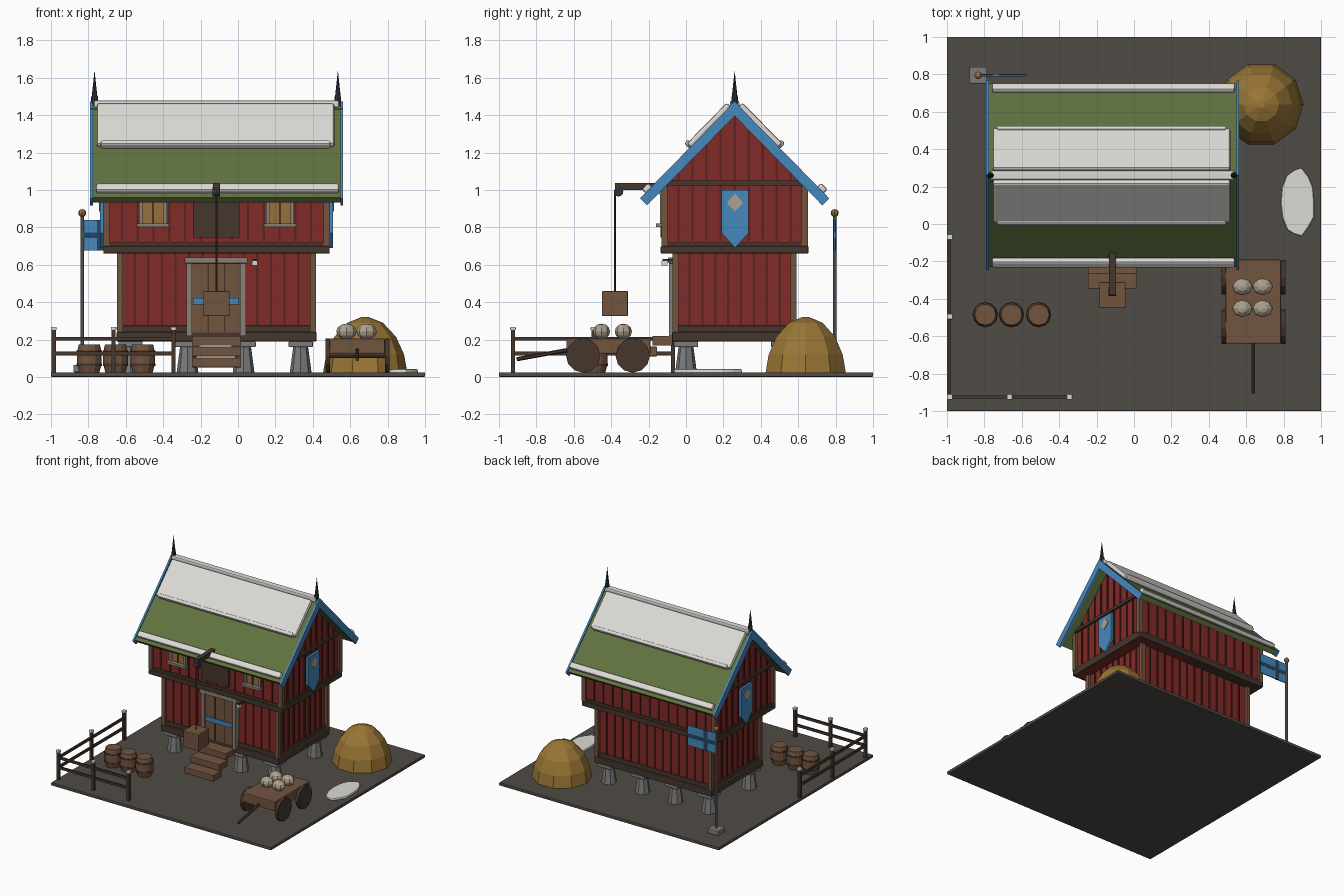
import bpy, bmesh, math, random
from mathutils import Vector

if "Cube" in bpy.data.objects:
    bpy.data.objects.remove(bpy.data.objects["Cube"])
random.seed(3)

COL = dict(red=(.22, .024, .02), dark=(.06, .037, .026), wood=(.17, .09, .05), green=(.12, .17, .05),
           snow=(.72, .71, .68), blue=(.06, .25, .52), stone=(.2, .2, .2), earth=(.08, .07, .06),
           hay=(.32, .18, .035), iron=(.025, .035, .045), batten=(.1, .018, .014), sack=(.42, .36, .27),
           grey=(.25, .22, .18), navy=(.02, .06, .12), amber=(.3, .16, .05))
MAT = {}
for k, c in COL.items():
    MAT[k] = bpy.data.materials.new(k)
    MAT[k].diffuse_color = (*c, 1)


def from_bm(name, bm, mat, bevel=0):
    bmesh.ops.recalc_face_normals(bm, faces=bm.faces)
    me = bpy.data.meshes.new(name)
    bm.to_mesh(me)
    bm.free()
    o = bpy.data.objects.new(name, me)
    bpy.context.collection.objects.link(o)
    me.materials.append(MAT[mat])
    if bevel:
        m = o.modifiers.new("bevel", 'BEVEL')
        m.width, m.segments = bevel, 2
    return o


def prism(name, pts, a0, a1, mat, axis='x', bevel=0):
    """Extrude a polygon along an axis: (y,z) along x, (x,z) along y, (x,y) along z."""
    put = {'x': lambda p, a: (a, *p), 'y': lambda p, a: (p[0], a, p[1]), 'z': lambda p, a: (*p, a)}[axis]
    bm = bmesh.new()
    A, B = [[bm.verts.new(put(p, a)) for p in pts] for a in (a0, a1)]
    n = len(pts)
    bm.faces.new(A)
    bm.faces.new(B[::-1])
    for i in range(n):
        bm.faces.new((A[i], A[(i + 1) % n], B[(i + 1) % n], B[i]))
    return from_bm(name, bm, mat, bevel)


def box(name, x0, x1, y0, y1, z0, z1, mat, bevel=0):
    return prism(name, [(x0, y0), (x1, y0), (x1, y1), (x0, y1)], z0, z1, mat, 'z', bevel)


def rod(name, p, q, r, mat, sides=8, r2=None):
    p, q = Vector(p), Vector(q)
    bm = bmesh.new()
    bmesh.ops.create_cone(bm, cap_ends=True, segments=sides, radius1=r, radius2=r if r2 is None else r2,
                          depth=(q - p).length)
    o = from_bm(name, bm, mat)
    o.location = (p + q) / 2
    o.rotation_euler = (q - p).to_track_quat('Z', 'Y').to_euler()
    return o


def lathe(name, prof, x, y, sides, mat):
    bm = bmesh.new()
    rings = [[bm.verts.new((x + r * math.cos(2 * math.pi * i / sides), y + r * math.sin(2 * math.pi * i / sides), z))
              for i in range(sides)] for r, z in prof]
    for a, b in zip(rings, rings[1:]):
        for i in range(sides):
            j = (i + 1) % sides
            bm.faces.new((a[i], a[j], b[j], b[i]))
    bm.faces.new(rings[0])
    bm.faces.new(rings[-1])
    return from_bm(name, bm, mat)


def ball(name, loc, scale, mat, u=8, v=6):
    bm = bmesh.new()
    bmesh.ops.create_uvsphere(bm, u_segments=u, v_segments=v, radius=1)
    o = from_bm(name, bm, mat)
    o.location, o.scale = loc, scale
    return o


CX, CY, G = -.115, .26, .025
box("ground", -1, 1, -1, 1, 0, G, "earth", .005)

# stone stilts with flat caps
for x in (-.575, -.27, .03, .335):
    for y in (0, .52):
        lathe("stilt", [(.058, G), (.04, .16)], x, y, 8, "stone")
        box("stilt_cap", x - .065, x + .065, y - .065, y + .065, .16, .19, "stone", .005)

# storeys: walls, sills, corner posts
box("sill_beam", -.65, .42, -.075, .595, .19, .24, "dark", .006)
box("sill_rail", -.635, .405, -.06, .58, .24, .275, "dark", .004)
box("lower_wall", -.625, .395, -.05, .57, .24, .68, "red")
prism("upper_wall", [(-.115, .66), (.635, .66), (.635, 1.035), (CY, 1.42), (-.115, 1.035)], -.705, .475, "red")
box("jetty_beam", -.72, .49, -.135, .655, .66, .7, "dark", .006)
box("jetty_rail", -.715, .485, -.125, .645, .7, .72, "dark")
for x in (-.63, .4):
    for y in (-.055, .575):
        box("lower_post", x - .016, x + .016, y - .016, y + .016, .24, .66, "wood")
for x in (-.705, .475):
    for y in (-.115, .635):
        box("upper_post", x - .017, x + .017, y - .017, y + .017, .7, 1.02, "wood")
    box("gable_beam", x - .018, x + .018, -.115, .635, 1.025, 1.05, "dark")

# wall battens
for i in range(1, 14):
    xl, xu = -.625 + 1.02 * i / 14, -.705 + 1.18 * i / 14
    for yl, yu in ((-.05, -.115), (.57, .635)):
        box("lower_batten", xl - .006, xl + .006, yl - .008, yl + .008, .27, .66, "batten")
        box("upper_batten", xu - .006, xu + .006, yu - .008, yu + .008, .72, 1.02, "batten")
for i in range(1, 9):
    yl = -.05 + .62 * i / 9
    for x in (-.625, .395):
        box("side_batten", x - .008, x + .008, yl - .006, yl + .006, .27, .66, "batten")
for i in range(1, 10):
    yu = -.115 + .75 * i / 10
    for x in (-.705, .475):
        box("gable_batten", x - .008, x + .008, yu - .006, yu + .006, .72, 1.4 - abs(yu - CY) * 1.03, "batten")

# roof slopes, bargeboards and snow, mirrored about the ridge
def slope(name, side, s0, s1, n0, n1, x0, x1, mat, bevel=0):
    pts = [(CY + side * (.7 * s + .714 * n), 1.46 - .714 * s + .7 * n)
           for s, n in ((s0, n0), (s1, n0), (s1, n1), (s0, n1))]
    prism(name, pts, x0, x1, mat, 'x', bevel)

for sd in (-1, 1):
    slope("roof_slope", sd, 0, .7, -.04, 0, -.78, .55, "green")
    slope("roof_snow", sd, .025, .33, 0, .035, -.755, .515, "snow", .012)
    slope("snow_lip", sd, .31, .34, 0, .045, -.735, .495, "snow", .012)
    slope("eave_snow", sd, .625, .675, 0, .035, -.76, .54, "snow", .012)
    for x in (-.79, .547):
        slope("bargeboard", sd, -.01, .715, -.045, .008, x, x + .015, "blue")
box("ridge_cap", -.77, .54, CY - .025, CY + .025, 1.44, 1.478, "snow", .01)
for x in (-.767, .534):
    rod("finial_base", (x, CY, 1.45), (x, CY, 1.5), .018, "iron")
    rod("finial", (x, CY, 1.49), (x, CY, 1.64), .016, "iron", 8, 0)

# gable banners
for x, s in ((.487, 1), (-.717, -1)):
    prism("banner", [(.19, 1), (.335, 1), (.335, .77), (.2625, .69), (.19, .77)], x, x + s * .02, "blue")
    prism("banner_diamond", [(.262, .98), (.306, .932), (.262, .885), (.218, .932)], x, x + s * .025, "sack")

# door, hatch, windows
box("door", -.25, .02, -.072, -.04, .22, .61, "wood")
for x in (-.16, -.07):
    box("door_groove", x - .004, x + .004, -.076, -.06, .24, .61, "dark")
box("door_band", -.24, .005, -.082, -.06, .388, .422, "blue")
for x in (-.275, .012):
    box("door_jamb", x, x + .03, -.09, -.04, .22, .61, "grey")
box("door_lintel", -.285, .052, -.095, -.04, .608, .64, "grey", .004)
box("loading_hatch", -.24, .008, -.135, -.1, .745, .94, "dark")
for x in (-.455, .225):
    box("window_pane", x - .06, x + .06, -.127, -.1, .82, .98, "amber")
    for d in (-.065, 0, .065):
        w = .01 if d else .005
        box("window_bar", x + d - w, x + d + w, -.138, -.1, .82, .98, "grey" if d else "wood")
    box("window_sill", x - .085, x + .085, -.16, -.1, .803, .822, "grey")
    box("window_head", x - .08, x + .08, -.145, -.1, .975, .995, "grey")
box("lamp_bracket", .08, .1, -.125, -.05, .618, .632, "iron")
box("lamp", .076, .104, -.13, -.1, .597, .62, "snow")

# hoist with hanging crate
box("hoist_beam", CX - .018, CX + .018, -.38, -.05, 1, 1.037, "dark")
rod("pulley", (CX - .02, -.36, .99), (CX + .02, -.36, .99), .025, "iron", 12)
rod("rope", (CX, -.38, .45), (CX, -.38, 1), .005, "dark", 6)
box("crate", CX - .07, CX + .07, -.45, -.31, .325, .46, "wood", .006)

# steps
for y, z in ((-.18, .168), (-.265, .11), (-.345, .052)):
    box("step", -.247, .017, y, y + .11, z, z + .052, "wood", .004)

# barrels
for x in (-.795, -.655, -.51):
    lathe("barrel", [(.054, G), (.066, .07), (.066, .13), (.056, .175)], x, -.485, 12, "wood")
    for z in (.06, .13):
        lathe("barrel_hoop", [(.068, z), (.068, z + .012)], x, -.485, 12, "dark")

# fences
def post(x, y):
    box("fence_post", x - .011, x + .011, y - .011, y + .011, G, .255, "dark")
    box("post_snow", x - .015, x + .015, y - .015, y + .015, .25, .268, "snow", .004)

for x in (-.985, -.665, -.345):
    post(x, -.925)
for y in (-.495, -.07):
    post(-.985, y)
for z in (.125, .205):
    box("front_rail", -.99, -.34, -.932, -.918, z - .01, z + .01, "dark")
    box("left_rail", -.992, -.978, -.93, -.065, z - .01, z + .01, "dark")

# cart with sacks
box("cart_bed", .49, .785, -.64, -.19, .125, .205, "wood", .006)
for y in (-.55, -.285):
    rod("axle", (.47, y, .115), (.81, y, .115), .014, "dark")
    for x in (.467, .785):
        rod("cart_wheel", (x, y, .115), (x + .025, y, .115), .092, "dark", 12)
rod("cart_shaft", (.637, -.6, .15), (.637, -.905, .095), .011, "dark", 6)
for x in (.58, .688):
    for y in (-.335, -.452):
        ball("sack", (x, y, .243), (.055, .046, .042), "sack")

# haystack and melting snow patch
lathe("haystack", [(.225, G), (.208, .12), (.165, .215), (.095, .29), (.02, .32)], .68, .64, 10, "hay")
n = 14
prism("snow_patch", [(.877 + .097 * random.uniform(.85, 1) * math.cos(2 * math.pi * i / n),
                      .115 + .195 * random.uniform(.88, 1) * math.sin(2 * math.pi * i / n))
                     for i in range(n)], .02, .042, "snow", 'z', .008)

# flagpole and cross flag
box("pole_base", -.88, -.785, .75, .84, G, .065, "stone", .006)
rod("flagpole", (-.833, .795, .05), (-.833, .795, .87), .01, "stone")
ball("pole_ball", (-.833, .795, .877), (.021,) * 3, "amber")
box("flag", -.825, -.575, .791, .799, .675, .84, "blue")
box("flag_cross_bar", -.825, -.575, .789, .801, .743, .772, "navy")
box("flag_cross_post", -.755, -.72, .789, .801, .675, .84, "navy")

for m in bpy.data.materials:
    if m.users and not m.is_grease_pencil:
        m.use_nodes = True
        m.node_tree.nodes["Principled BSDF"].inputs["Base Color"].default_value = m.diffuse_color
